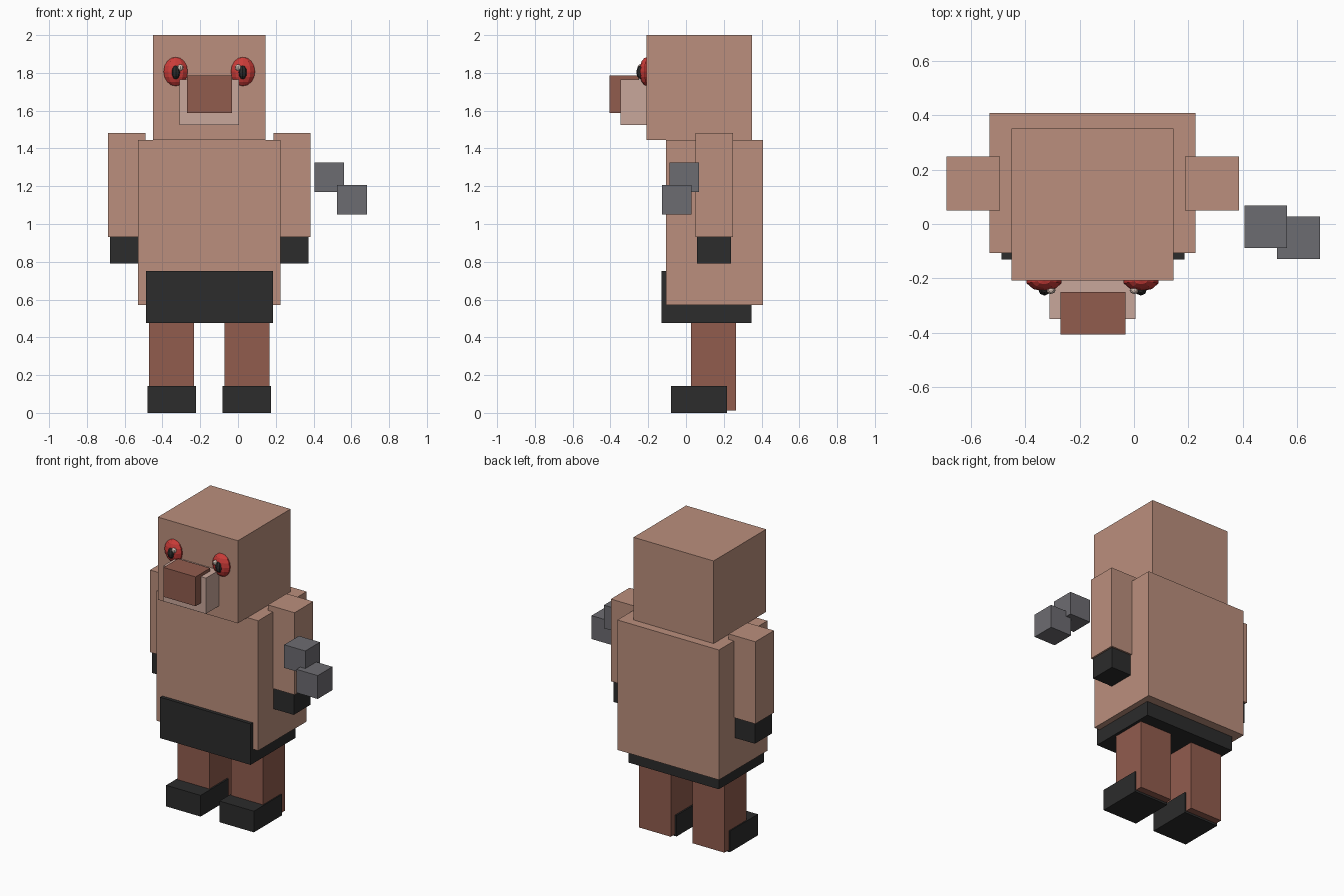
import bpy, bmesh
from mathutils import Vector

if "Cube" in bpy.data.objects:
    bpy.data.objects.remove(bpy.data.objects["Cube"])

MID = -0.152  # mirror plane of the figure


def material(name, rgb):
    m = bpy.data.materials.new(name)
    m.diffuse_color = (*rgb, 1)
    m.use_nodes = True
    m.node_tree.nodes["Principled BSDF"].inputs["Base Color"].default_value = m.diffuse_color
    return m


skin = material("tan skin", (0.497, 0.275, 0.205))
brown = material("dark brown", (0.283, 0.107, 0.076))
black = material("black", (0.025, 0.025, 0.025))
grey = material("grey", (0.152, 0.149, 0.165))
pale = material("pale muzzle", (0.584, 0.386, 0.328))
red = material("red", (0.60, 0.045, 0.04))
glint = material("eye glint", (0.65, 0.52, 0.45))


def finish(name, bm, mat):
    me = bpy.data.meshes.new(name)
    bm.to_mesh(me)
    bm.free()
    me.materials.append(mat)
    ob = bpy.data.objects.new(name, me)
    bpy.context.collection.objects.link(ob)


def box(name, mat, x, y, z):
    lo, hi = Vector((x[0], y[0], z[0])), Vector((x[1], y[1], z[1]))
    bm = bmesh.new()
    bmesh.ops.create_cube(bm, size=1)
    for v in bm.verts:
        v.co = (lo + hi) / 2 + v.co * (hi - lo)
    finish(name, bm, mat)


def ball(name, mat, centre, radii, seg=10, rings=8):
    bm = bmesh.new()
    bmesh.ops.create_uvsphere(bm, u_segments=seg, v_segments=rings, radius=1)
    for v in bm.verts:
        v.co = Vector(centre) + v.co * Vector(radii)
    finish(name, bm, mat)


# Head, muzzle and torso
box("head", skin, (-0.45, 0.145), (-0.208, 0.35), (1.445, 2.0))
box("muzzle", pale, (-0.31, 0.005), (-0.348, -0.19), (1.525, 1.765))
box("nose", brown, (-0.27, -0.032), (-0.405, -0.25), (1.588, 1.785))
box("torso", skin, (-0.53, 0.225), (-0.107, 0.407), (0.572, 1.445))
box("shorts", black, (-0.487, 0.185), (-0.13, 0.347), (0.475, 0.75))

# Paired parts, given as distances from the mirror plane
for side, s in (("left", 1), ("right", -1)):
    def span(a, b):
        return sorted((MID + s * a, MID + s * b))

    box(side + "_arm", skin, span(0.339, 0.537), (0.05, 0.248), (0.93, 1.482))
    box(side + "_hand", black, span(0.349, 0.526), (0.058, 0.237), (0.79, 0.94))
    box(side + "_leg", brown, span(0.08, 0.318), (0.027, 0.264), (0.013, 0.52))
    box(side + "_foot", black, span(0.07, 0.326), (-0.08, 0.217), (0.0, 0.142))
    ball(side + "_eye", red, (MID + s * 0.178, -0.205, 1.807), (0.067, 0.042, 0.077))
    ball(side + "_pupil", black, (MID + s * 0.177, -0.238, 1.803), (0.023, 0.025, 0.037), 8, 6)
    ball(side + "_glint", glint, (MID + s * 0.153, -0.243, 1.828), (0.017, 0.014, 0.017), 8, 6)

# Pair of floating blocks beside the arm
box("upper_block", grey, (0.405, 0.562), (-0.088, 0.068), (1.17, 1.325))
box("lower_block", grey, (0.524, 0.682), (-0.128, 0.028), (1.05, 1.207))
